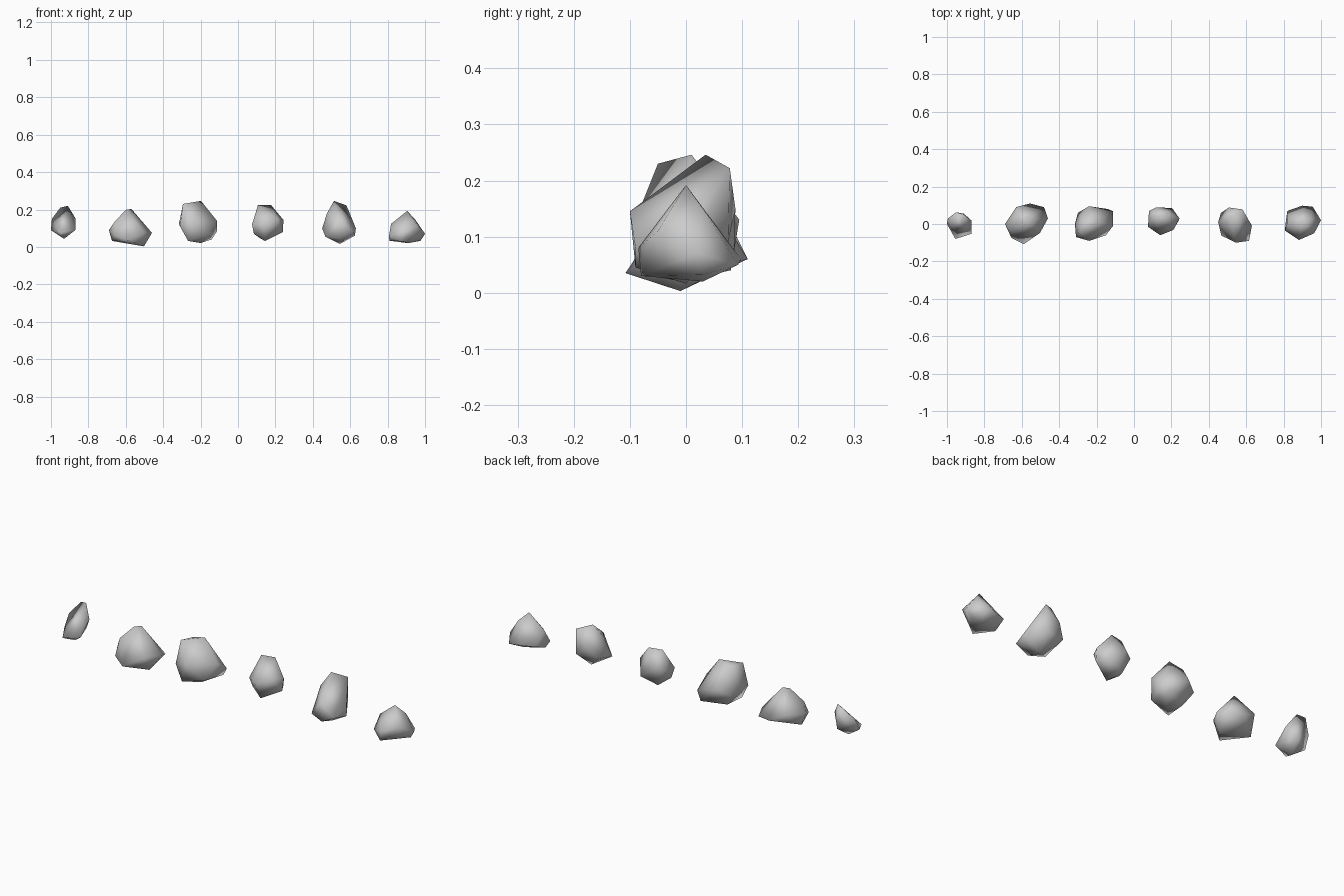
import bpy, bmesh


def rock(name, corners):
    """Wrap a handful of corner points in a smooth-shaded convex pebble."""
    bm = bmesh.new()
    for c in corners:
        bm.verts.new(c)
    bmesh.ops.convex_hull(bm, input=bm.verts[:])
    loose = [v for v in bm.verts if not v.link_faces]
    bmesh.ops.delete(bm, geom=loose, context='VERTS')
    bmesh.ops.recalc_face_normals(bm, faces=bm.faces[:])
    for f in bm.faces:
        f.smooth = True
    mesh = bpy.data.meshes.new(name)
    bm.to_mesh(mesh)
    bm.free()
    bpy.context.collection.objects.link(bpy.data.objects.new(name, mesh))


# small upright rock, far left
rock("small_rock", [
    (-.91, .05, .22), (-.95, .063, .21), (-.995, .03, .15), (-1, 0, .09),
    (-.955, -.08, .075), (-.87, -.053, .09), (-.87, .02, .155),
    (-.93, -.01, .043), (-.91, .055, .09)])

# wide low rock
rock("wide_rock", [
    (-.57, .02, .203), (-.60, 0, .198), (-.66, -.03, .134), (-.69, 0, .09),
    (-.655, -.075, .06), (-.59, -.108, .035), (-.503, -.048, .08),
    (-.503, -.01, .003), (-.46, .03, .075), (-.481, .09, .055),
    (-.556, .11, .06), (-.63, .09, .1), (-.674, .01, .032)])

# big blocky rock
rock("big_rock", [
    (-.294, -.05, .23), (-.198, .01, .246), (-.27, .02, .225), (-.316, 0, .123),
    (-.31, -.07, .11), (-.24, -.09, .13), (-.267, -.08, .032), (-.15, -.06, .06),
    (-.112, -.01, .139), (-.112, .068, .085), (-.14, .08, .04),
    (-.24, .095, .13), (-.3, .06, .1), (-.2, -.01, .021), (-.26, .03, .034)])

# round rock
rock("round_rock", [
    (.107, .04, .225), (.176, .055, .225), (.075, -.015, .12), (.08, .07, .13),
    (.118, .088, .15), (.203, .086, .08), (.243, .03, .144), (.24, .02, .08),
    (.21, -.032, .15), (.14, -.06, .12), (.144, -.02, .032), (.085, 0, .07),
    (.12, .06, .045)])

# tall leaning rock
rock("tall_rock", [
    (.513, .035, .246), (.58, .078, .222), (.476, 0, .18), (.508, .088, .15),
    (.465, .06, .09), (.45, .01, .1), (.467, -.062, .055), (.545, -.1, .145),
    (.545, -.09, .045), (.615, -.09, .08), (.63, -.01, .1), (.625, 0, .06),
    (.545, 0, .016), (.58, .075, .09)])

# pointed rock, far right
rock("pointed_rock", [
    (.904, 0, .192), (.945, .03, .15), (1, .02, .07), (.975, .03, .032),
    (.963, -.05, .11), (.882, -.085, .08), (.875, -.08, .03),
    (.807, -.035, .055), (.818, 0, .123), (.82, .07, .06), (.9, .098, .06),
    (.955, .093, .05), (.81, 0, .033), (.91, .03, .02)])
